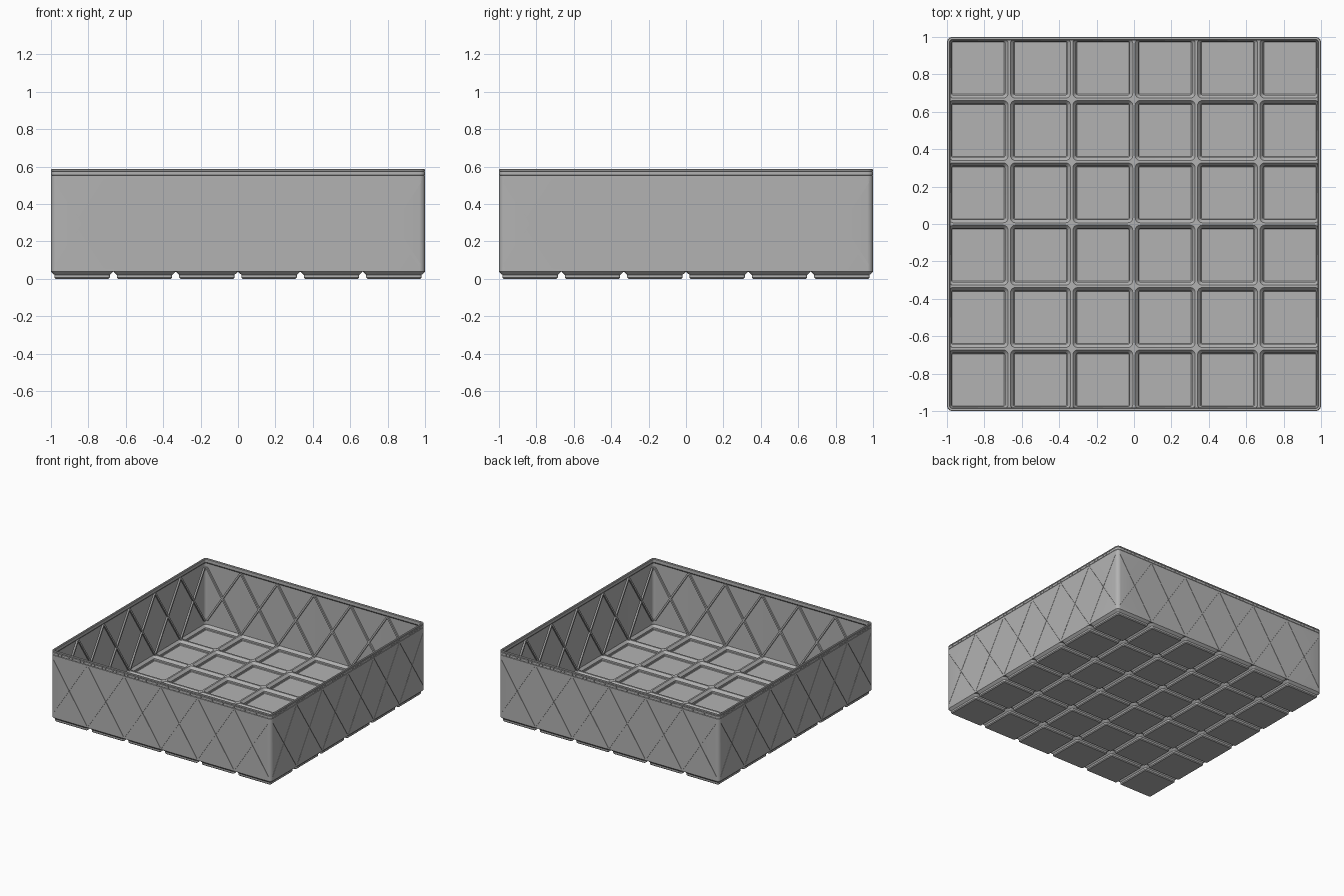
import bpy, bmesh, math
from mathutils import Matrix, Vector

if "Cube" in bpy.data.objects:
    bpy.data.objects.remove(bpy.data.objects["Cube"])

grey = bpy.data.materials.new("light grey plastic")
grey.diffuse_color = (0.45, 0.45, 0.45, 1)
grey.use_nodes = True
grey.node_tree.nodes["Principled BSDF"].inputs["Base Color"].default_value = grey.diffuse_color

P = 1 / 3            # cell pitch
N = 6                # cells per side
Z0, Z1 = 0.04, 0.55  # wall lattice height range


def rounded_square(half, radius, z, cx=0, cy=0, seg=6):
    pts = []
    for q, (sx, sy) in enumerate(((1, 1), (-1, 1), (-1, -1), (1, -1))):
        for i in range(seg + 1):
            a = (q + i / seg) * math.pi / 2
            pts.append((cx + sx * (half - radius) + radius * math.cos(a),
                        cy + sy * (half - radius) + radius * math.sin(a), z))
    return pts


def loft(bm, profile, cx=0, cy=0, closed=False):
    """Skin rounded squares given as (half width, corner radius, z)."""
    rings = [[bm.verts.new(p) for p in rounded_square(*r, cx, cy)] for r in profile]
    n = len(rings[0])
    for k in range(len(rings) if closed else len(rings) - 1):
        a, b = rings[k], rings[(k + 1) % len(rings)]
        for i in range(n):
            j = (i + 1) % n
            bm.faces.new((a[i], a[j], b[j], b[i]))
    if not closed:
        bm.faces.new(rings[0][::-1])
        bm.faces.new(rings[-1])


def prism(bm, outline, y0, y1, rot=None):
    """Extrude an x-z outline from y0 to y1, then turn it about z."""
    m = rot or Matrix.Identity(4)
    a = [bm.verts.new(m @ Vector((x, y0, z))) for x, z in outline]
    b = [bm.verts.new(m @ Vector((x, y1, z))) for x, z in outline]
    n = len(a)
    bm.faces.new(a)
    bm.faces.new(b[::-1])
    for i in range(n):
        j = (i + 1) % n
        bm.faces.new((a[i], b[i], b[j], a[j]))


def box(bm, x0, x1, y0, y1, z0, z1, rot=None):
    prism(bm, [(x0, z0), (x1, z0), (x1, z1), (x0, z1)], y0, y1, rot)


def diagonal(bm, xa, xb, hw, y0, y1, trim, rot):
    """Slanted bar running from the wall foot at xa to the wall top at xb."""
    lo = max(trim, 0.07 if abs(xa) > 0.99 else 0)
    hi = 1 - max(trim, 0.07 if abs(xb) > 0.99 else 0)
    p = [(xa + (xb - xa) * t, Z0 + (Z1 - Z0) * t) for t in (lo, hi)]
    prism(bm, [(p[0][0] - hw, p[0][1]), (p[0][0] + hw, p[0][1]),
               (p[1][0] + hw, p[1][1]), (p[1][0] - hw, p[1][1])], y0, y1, rot)


def finish(bm, name, smooth=False):
    bmesh.ops.recalc_face_normals(bm, faces=bm.faces)
    me = bpy.data.meshes.new(name)
    bm.to_mesh(me)
    bm.free()
    me.materials.append(grey)
    ob = bpy.data.objects.new(name, me)
    bpy.context.collection.objects.link(ob)
    if smooth:
        shade(ob)
    return ob


def activate(ob):
    bpy.ops.object.select_all(action='DESELECT')
    ob.select_set(True)
    bpy.context.view_layer.objects.active = ob


def shade(ob):
    activate(ob)
    bpy.ops.object.shade_smooth_by_angle(angle=math.radians(25))


sides = [Matrix.Rotation(k * math.pi / 2, 4, 'Z') for k in range(4)]
edges = [-1 + i * P for i in range(N + 1)]

# Hollow stepped feet, one per cell, which also form the floor pockets
bm = bmesh.new()
foot = [(0.1415, 0.0064, 0), (0.148, 0.0127, 0.0064), (0.148, 0.0127, 0.0207),
        (P / 2, 0.03, 0.038), (P / 2, 0.03, 0.0445),
        (0.160, 0.025, 0.0445), (0.1425, 0.008, 0.025), (0.1425, 0.008, 0.012),
        (0.139, 0.005, 0.007)]
for i in range(N):
    for j in range(N):
        loft(bm, foot, edges[i] + P / 2, edges[j] + P / 2)
finish(bm, "base_feet", True)

# Ridges and corner pads closing the gaps between cells
bm = bmesh.new()
for e in edges[1:-1]:
    for rot in sides[:2]:
        box(bm, e - 0.006, e + 0.006, -0.995, 0.995, 0.0385, 0.0442, rot)
for ex in edges:
    for ey in edges:
        if abs(ex) > 0.99 and abs(ey) > 0.99:
            continue
        cx, cy = (max(-0.987, min(0.987, v)) for v in (ex, ey))
        box(bm, cx - 0.0119, cx + 0.0119, cy - 0.0119, cy + 0.0119, 0.0382, 0.0444)
finish(bm, "floor_ridges")

# Thin outer wall with a thicker rim and fine grooves around it
bm = bmesh.new()
wall = [(1, 0.03, 0.038), (1, 0.03, 0.551), (0.9975, 0.0275, 0.553),
        (1, 0.03, 0.555), (1, 0.03, 0.573), (0.9975, 0.0275, 0.575),
        (1, 0.03, 0.577), (1, 0.03, 0.584), (0.997, 0.027, 0.587),
        (0.987, 0.017, 0.587), (0.983, 0.013, 0.583), (0.983, 0.013, 0.558),
        (0.9936, 0.0236, 0.546), (0.9936, 0.0236, 0.038)]
loft(bm, wall, closed=True)
outer_wall = finish(bm, "outer_wall")

# Cutters: fine crossing slits on the wall, short upright notches on the rim
for direction in (1, -1):
    bm = bmesh.new()
    for rot in sides:
        for i in range(N):
            xa, xb = edges[i:i + 2][::direction]
            diagonal(bm, xa, xb, 0.0015, -1.01, -0.997, 0.02, rot)
        if direction == 1:
            for k in range(-28, 29):
                x = k * P / 10
                box(bm, x - 0.002, x + 0.002, -1.01, -0.997, 0.5565, 0.5715, rot)
    cutter = finish(bm, "slit_cutter")
    cutter.hide_render = True
    mod = outer_wall.modifiers.new("slits", 'BOOLEAN')
    mod.operation = 'DIFFERENCE'
    mod.solver = 'EXACT'
    mod.object = cutter
    activate(outer_wall)
    bpy.ops.object.modifier_apply(modifier=mod.name)
    bpy.data.objects.remove(cutter)
shade(outer_wall)

# Crossed stiffening ribs on the inside of every wall
bm = bmesh.new()
for rot in sides:
    for i in range(N):
        for xa, xb in (edges[i:i + 2], edges[i:i + 2][::-1]):
            diagonal(bm, xa, xb, 0.008, -0.995, -0.981, 0, rot)
finish(bm, "wall_ribs")
